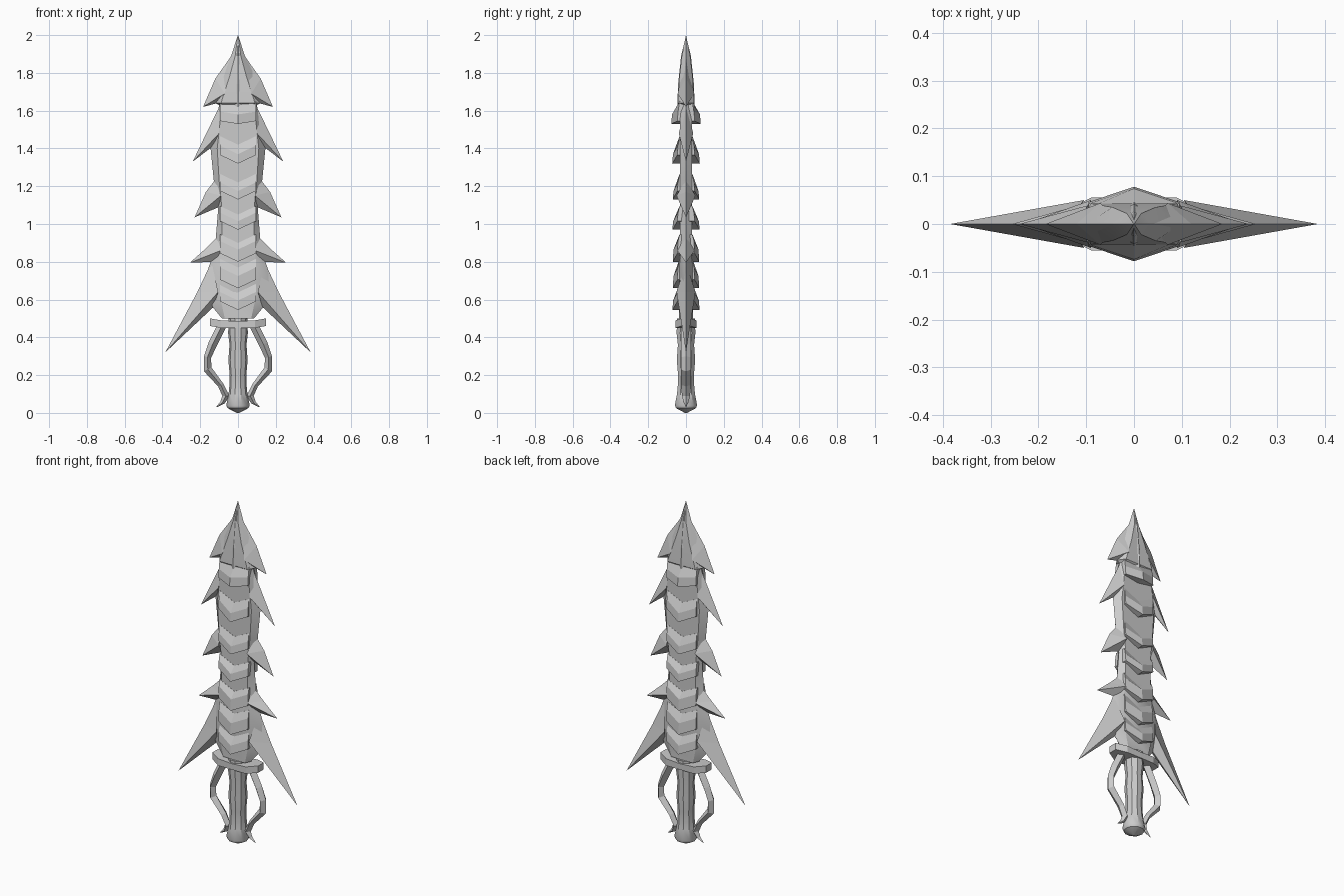
import bpy, bmesh, math


def make(name, verts, faces, smooth=False):
    me = bpy.data.meshes.new(name)
    me.from_pydata(verts, [], faces)
    bm = bmesh.new()
    bm.from_mesh(me)
    bmesh.ops.recalc_face_normals(bm, faces=bm.faces)
    bm.to_mesh(me)
    bm.free()
    ob = bpy.data.objects.new(name, me)
    bpy.context.collection.objects.link(ob)
    if smooth:
        bpy.ops.object.select_all(action='DESELECT')
        ob.select_set(True)
        bpy.context.view_layer.objects.active = ob
        bpy.ops.object.shade_smooth_by_angle(angle=math.radians(35))
    return ob


def loft(name, rings, smooth=False):
    n = len(rings[0])
    verts = [p for r in rings for p in r]
    faces = [list(range(n)), list(range((len(rings) - 1) * n, len(rings) * n))]
    for k in range(len(rings) - 1):
        for i in range(n):
            j = (i + 1) % n
            faces.append((k * n + i, k * n + j, (k + 1) * n + j, (k + 1) * n + i))
    return make(name, verts, faces, smooth)


# Blade core: hexagonal sections (z, edge half width, flat half width, half depth)
core = [(2.0, .001, .0005, .0005), (1.89, .036, .015, .022), (1.78, .10, .045, .035),
        (1.64, .12, .09, .043), (1.63, .10, .085, .033), (1.40, .145, .11, .033),
        (1.23, .128, .10, .033), (1.08, .105, .085, .033), (.92, .118, .085, .033),
        (.80, .145, .095, .033), (.64, .20, .10, .036), (.50, .085, .07, .036)]
loft("blade_core", [[(w, 0, z), (a, d, z), (-a, d, z), (-w, 0, z), (-a, -d, z), (a, -d, z)]
                    for z, w, a, d in core], True)

# Head ridge running down the middle of the point
loft("head_ridge", [[(w, 0, z), (0, d, z), (-w, 0, z), (0, -d, z)] for z, w, d in
                    [(1.99, .001, .001), (1.89, .033, .026), (1.74, .08, .042), (1.62, .08, .046)]])

# Barbs: outline (top, shoulder, tip, inner) in x,z and a raised ridge point x,y,z
barbs = [
    [(.035, 1.89), (.12, 1.77), (.185, 1.62), (.09, 1.645), (.07, .044, 1.69)],
    [(.09, 1.64), (.17, 1.475), (.24, 1.33), (.135, 1.41), (.10, .038, 1.48)],
    [(.12, 1.235), (.17, 1.17), (.23, 1.035), (.10, 1.09), (.09, .05, 1.15)],
    [(.11, .93), (.165, .875), (.255, .795), (.12, .80), (.09, .046, .86)],
    [(.14, .80), (.215, .64), (.385, .32), (.13, .56), (.105, .05, .64)]]
for i, b in enumerate(barbs):
    for s, side in ((1, "right"), (-1, "left")):
        x, y, z = b[4]
        v = [(s * p[0], 0, p[1]) for p in b[:4]] + [(s * x, y, z), (s * x, -y, z)]
        f = [(k, (k + 1) % 4, r) for r in (4, 5) for k in range(4)]
        make(f"barb_{i + 1}_{side}", v, f)

# Chevron scales: slabs through the core, peaked at the middle (top, lip, bottom)
scales = [(1.635, 1.58, 1.53, .078), (1.42, 1.37, 1.32, .073), (1.22, 1.175, 1.13, .07),
          (1.05, 1.015, .97, .072), (.90, .865, .80, .07), (.77, .725, .66, .07),
          (.64, .595, .545, .072)]
for i, (zt, zm, zb, p) in enumerate(scales):
    rings = []
    for x in (-.095, 0, .095):
        up = .045 if x else 0
        if x and i == 0:
            up = .015
        q = .046 if x else p
        h = [(.034, zt + up), (q - .004, zm + up), (q, zb + up)]
        rings.append([(x, y, z) for y, z in h] + [(x, -y, z) for y, z in reversed(h)])
    loft(f"chevron_scale_{i + 1}", rings)

# Guard collar with lifted, chamfered ends
loft("guard_collar", [[(x, -d, b), (x, d, b), (x, d, t), (x, -d, t)] for x, d, b, t in
                      [(-.148, .025, .46, .50), (-.09, .055, .45, .49), (0, .056, .45, .485),
                       (.09, .055, .45, .49), (.148, .025, .46, .50)]])

# Grip and pommel, round with a slight waviness (z, radius)
grip = [(.50, .05), (.42, .052), (.36, .045), (.28, .051), (.20, .044), (.14, .046),
        (.10, .05), (.04, .062), (.025, .055), (.0, .006)]
loft("grip_and_pommel", [[(r * math.cos(k * math.pi / 5), r * math.sin(k * math.pi / 5), z)
                          for k in range(10)] for z, r in grip], True)

# Hand bows: diamond section between outer and inner edge (xo, zo, xi, zi, half depth)
bow = [(.11, .465, .06, .46, .025), (.155, .375, .115, .35, .026), (.18, .30, .143, .29, .026),
       (.18, .22, .14, .24, .026), (.105, .14, .078, .155, .024), (.083, .09, .045, .09, .022),
       (.093, .06, .07, .05, .012), (.115, .032, .112, .03, .001)]
for s, side in ((1, "right"), (-1, "left")):
    loft(f"hand_bow_{side}", [[(s * a, 0, b), (s * (a + c) / 2, d, (b + e) / 2), (s * c, 0, e),
                               (s * (a + c) / 2, -d, (b + e) / 2)] for a, b, c, e, d in bow])
